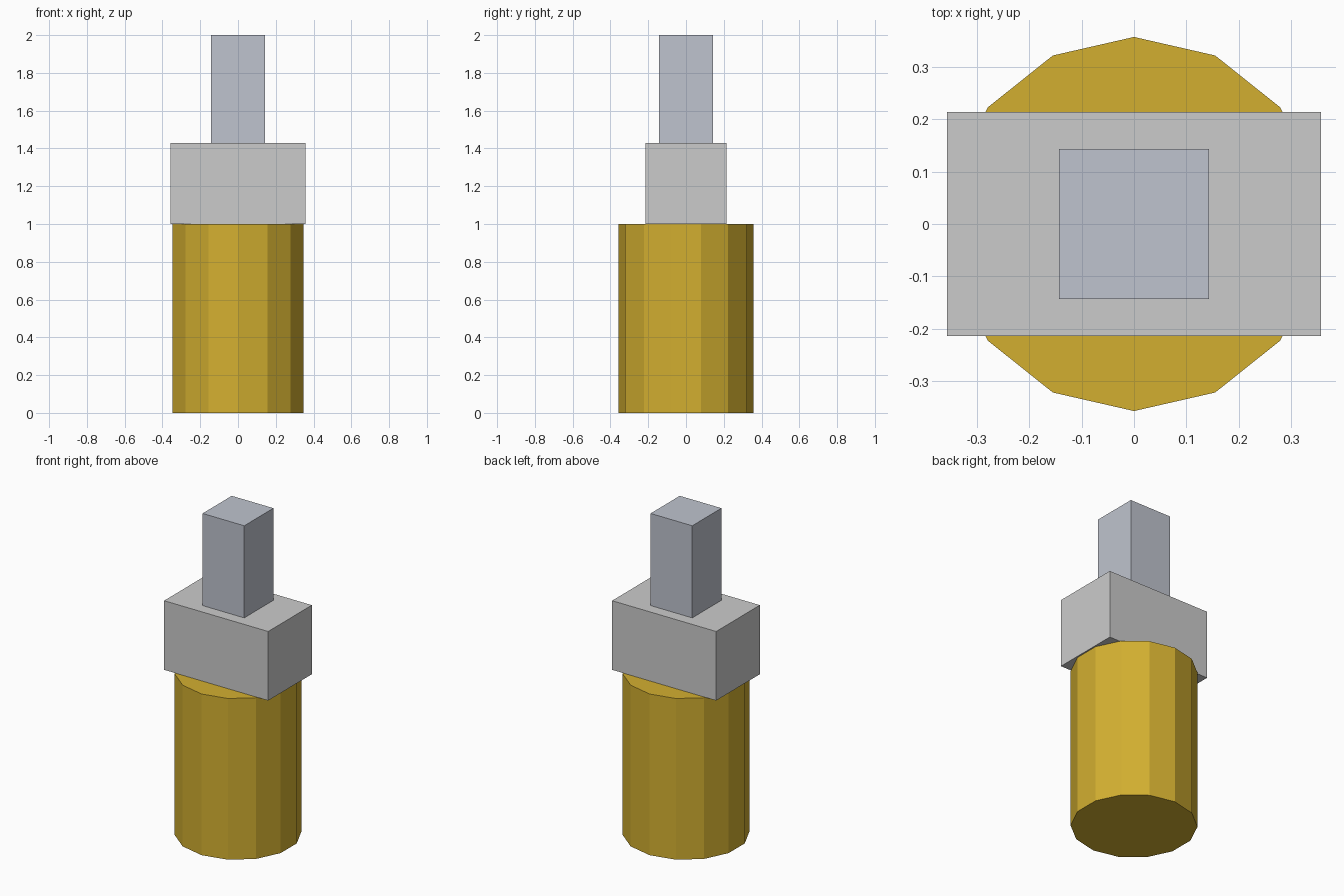
import bpy

if "Cube" in bpy.data.objects:
    bpy.data.objects.remove(bpy.data.objects["Cube"])


def paint(obj, name, color):
    mat = bpy.data.materials.new(name)
    mat.diffuse_color = (*color, 1.0)
    mat.use_nodes = True
    mat.node_tree.nodes["Principled BSDF"].inputs["Base Color"].default_value = mat.diffuse_color
    obj.data.materials.append(mat)


def block(name, sx, sy, z0, z1):
    bpy.ops.mesh.primitive_cube_add(size=1, location=(0, 0, (z0 + z1) / 2))
    obj = bpy.context.object
    obj.name = name
    obj.scale = (sx, sy, z1 - z0)
    bpy.ops.object.transform_apply(location=False, rotation=False, scale=True)
    return obj


# 14-sided gold barrel, one vertex on the +y axis
bpy.ops.mesh.primitive_cylinder_add(vertices=14, radius=0.357, depth=1.0,
                                    location=(0, 0, 0.5))
barrel = bpy.context.object
barrel.name = "barrel"
paint(barrel, "gold", (0.65, 0.43, 0.03))

# Wide grey collar block
block("collar", 0.714, 0.428, 1.0, 1.4286)

# Narrow blue-grey post on top
post = block("post", 0.286, 0.286, 1.4286, 2.0)
paint(post, "steel", (0.52, 0.55, 0.62))
